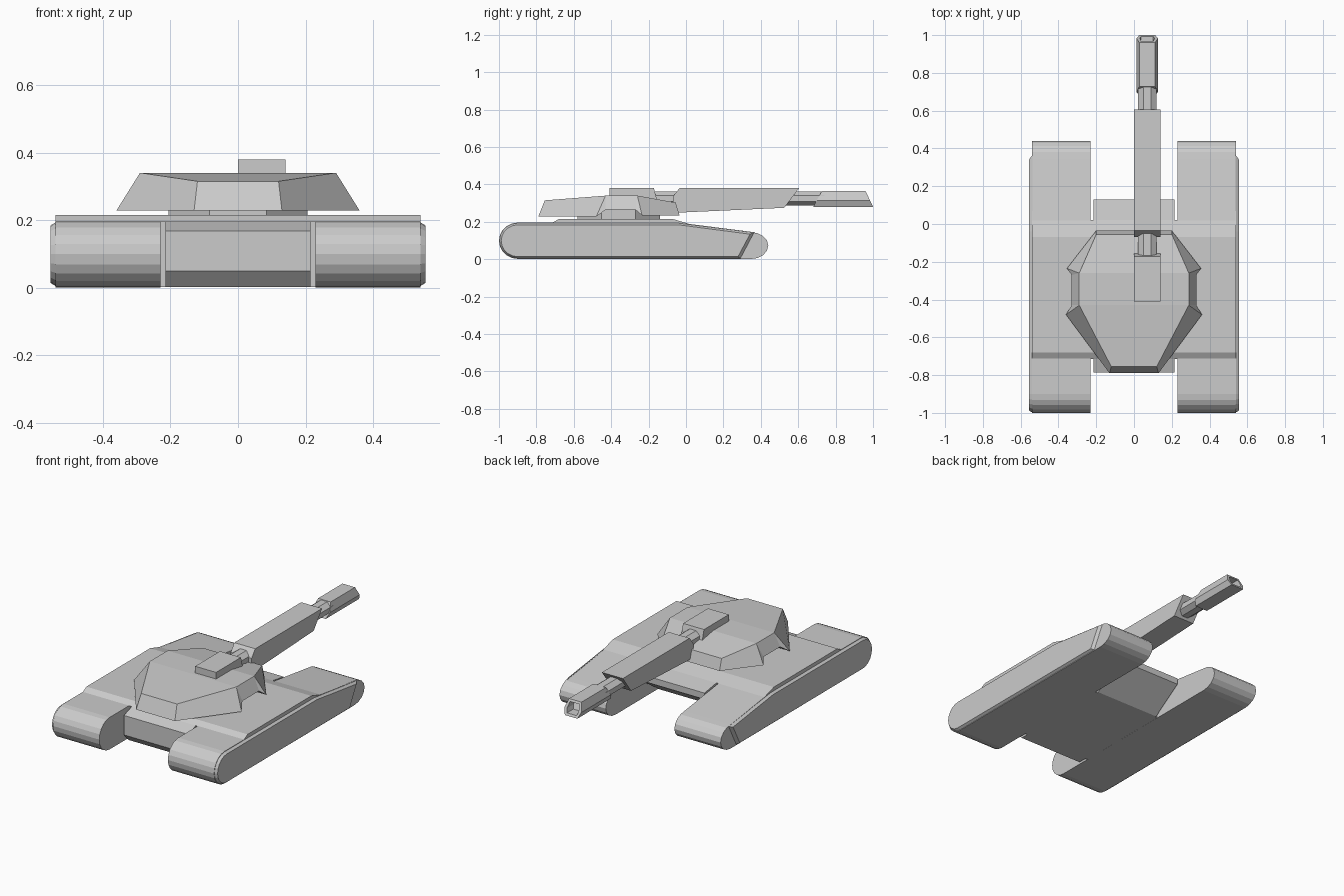
import bpy, bmesh
from math import cos, sin, pi

if "Cube" in bpy.data.objects:
    bpy.data.objects.remove(bpy.data.objects["Cube"])


def finish(name, bm):
    bmesh.ops.remove_doubles(bm, verts=bm.verts, dist=1e-5)
    bmesh.ops.recalc_face_normals(bm, faces=bm.faces)
    me = bpy.data.meshes.new(name)
    bm.to_mesh(me)
    bm.free()
    ob = bpy.data.objects.new(name, me)
    bpy.context.collection.objects.link(ob)
    return ob


def loft(bm, a, b, caps=True):
    """Bridge two equal rings of 3D points; returns the end caps."""
    va, vb = [bm.verts.new(p) for p in a], [bm.verts.new(p) for p in b]
    n = len(a)
    for i in range(n):
        j = (i + 1) % n
        bm.faces.new((va[i], va[j], vb[j], vb[i]))
    if caps:
        return bm.faces.new(va), bm.faces.new(vb)
    return va, vb


def side_prism(name, prof, x0, x1, prof1=None):
    """Extrude a (y, z) profile across x, optionally to a second profile."""
    bm = bmesh.new()
    loft(bm, [(x0, y, z) for y, z in prof], [(x1, y, z) for y, z in prof1 or prof])
    return finish(name, bm)


def mirror_x(ob):
    m = ob.modifiers.new("mirror", 'MIRROR')
    m.use_axis[0] = True


def arc(cy, cz, ry, rz, a0, a1, n):
    return [(cy + ry * cos(a0 + (a1 - a0) * i / n), cz + rz * sin(a0 + (a1 - a0) * i / n))
            for i in range(n + 1)]


# Tracks: rounded front drum, low tapered rear
nose = arc(-0.9, 0.099, 0.1, 0.097, pi / 2, 3 * pi / 2, 10)
tail = arc(0.345, 0.073, 0.095, 0.072, -pi / 2, pi / 2, 8)
mirror_x(side_prism("track", nose + tail + [(-0.04, 0.196)], 0.23, 0.54))

# Chamfered side skirts with slanted rear edge
outer = nose + [(0.295, 0.002), (0.37, 0.144), (-0.04, 0.196)]
inner = arc(-0.9, 0.099, 0.088, 0.085, pi / 2, 3 * pi / 2, 10) + [
    (0.278, 0.014), (0.342, 0.134), (-0.04, 0.184)]
mirror_x(side_prism("side_skirt", outer, 0.535, 0.555, inner))

# Hull between the tracks, floor and deck
side_prism("hull", [(-0.74, 0.002), (-0.785, 0.05), (-0.785, 0.168), (-0.69, 0.2),
                    (-0.07, 0.2), (0.13, 0.168), (0.13, 0.13), (-0.06, 0.002)], -0.215, 0.215)
side_prism("belly", [(-0.69, 0.002), (-0.69, 0.2), (-0.07, 0.2), (-0.07, 0.002)], -0.235, 0.235)
side_prism("deck", [(-0.715, 0.195), (-0.68, 0.215), (-0.07, 0.215), (0.02, 0.188)], -0.54, 0.54)

# Turret ring
bm = bmesh.new()
ring = [(0.205 * cos(pi / 8 + i * pi / 4) / cos(pi / 8),
         -0.36 + 0.22 * sin(pi / 8 + i * pi / 4) / cos(pi / 8)) for i in range(8)]
loft(bm, [(x, y, 0.2) for x, y in ring], [(x, y, 0.27) for x, y in ring])
finish("turret_ring", bm)

# Turret: faceted shell with notched lower flanks
low = [(0.13, -0.79, 0.228), (0.36, -0.48, 0.228), (0.33, -0.43, 0.265),
       (0.33, -0.27, 0.265), (0.355, -0.235, 0.235), (0.2, -0.035, 0.235)]
mid1, mid2 = (0.29, -0.43, 0.34), (0.29, -0.26, 0.34)
top = [(0.12, -0.755, 0.315), mid1, mid1, mid2, mid2, (0.2, -0.055, 0.303)]
flip = lambda pts: [(-x, y, z) for x, y, z in reversed(pts)]
bm = bmesh.new()
for ringv in loft(bm, low + flip(low), top + flip(top), caps=False):
    for i in range(5):
        bm.faces.new((ringv[i], ringv[i + 1], ringv[10 - i], ringv[11 - i]))
finish("turret", bm)

# Gun housing on the roof and the long sleeve
side_prism("roof_housing", [(-0.41, 0.3), (-0.41, 0.38), (-0.172, 0.38), (-0.15, 0.3)], 0, 0.14)
side_prism("gun_sleeve", [(-0.07, 0.248), (-0.07, 0.335), (-0.035, 0.38), (0.605, 0.38),
                          (0.525, 0.275)], 0, 0.14)


def gun_tube(name, section, y0, y1):
    """Tube along y whose end positions vary with height."""
    bm = bmesh.new()
    caps = loft(bm, [(0.07 + x, y0(z), z) for x, z in section],
                [(0.07 + x, y1(z), z) for x, z in section])
    return bm, caps


# Barrel
octo = [(0.05 * cos(pi / 8 + i * pi / 4) / cos(pi / 8),
         0.325 + 0.037 * sin(pi / 8 + i * pi / 4) / cos(pi / 8)) for i in range(8)]
bm, _ = gun_tube("barrel", octo, lambda z: -0.17, lambda z: 0.74)
finish("barrel", bm)

# Muzzle with slanted ends and a recessed bore
hexa = [(0.042, 0.365), (0.057, 0.315), (0.042, 0.28), (-0.042, 0.28), (-0.057, 0.315), (-0.042, 0.365)]
bm, caps = gun_tube("muzzle", hexa, lambda z: 0.68 + (z - 0.28) * 0.55,
                    lambda z: 1.0 - (z - 0.28) * 0.47)
bmesh.ops.recalc_face_normals(bm, faces=bm.faces)
bmesh.ops.inset_region(bm, faces=[caps[1]], thickness=0.018)
ext = bmesh.ops.extrude_discrete_faces(bm, faces=[caps[1]])["faces"]
bmesh.ops.translate(bm, vec=(0, -0.06, 0), verts=ext[0].verts)
finish("muzzle", bm)
